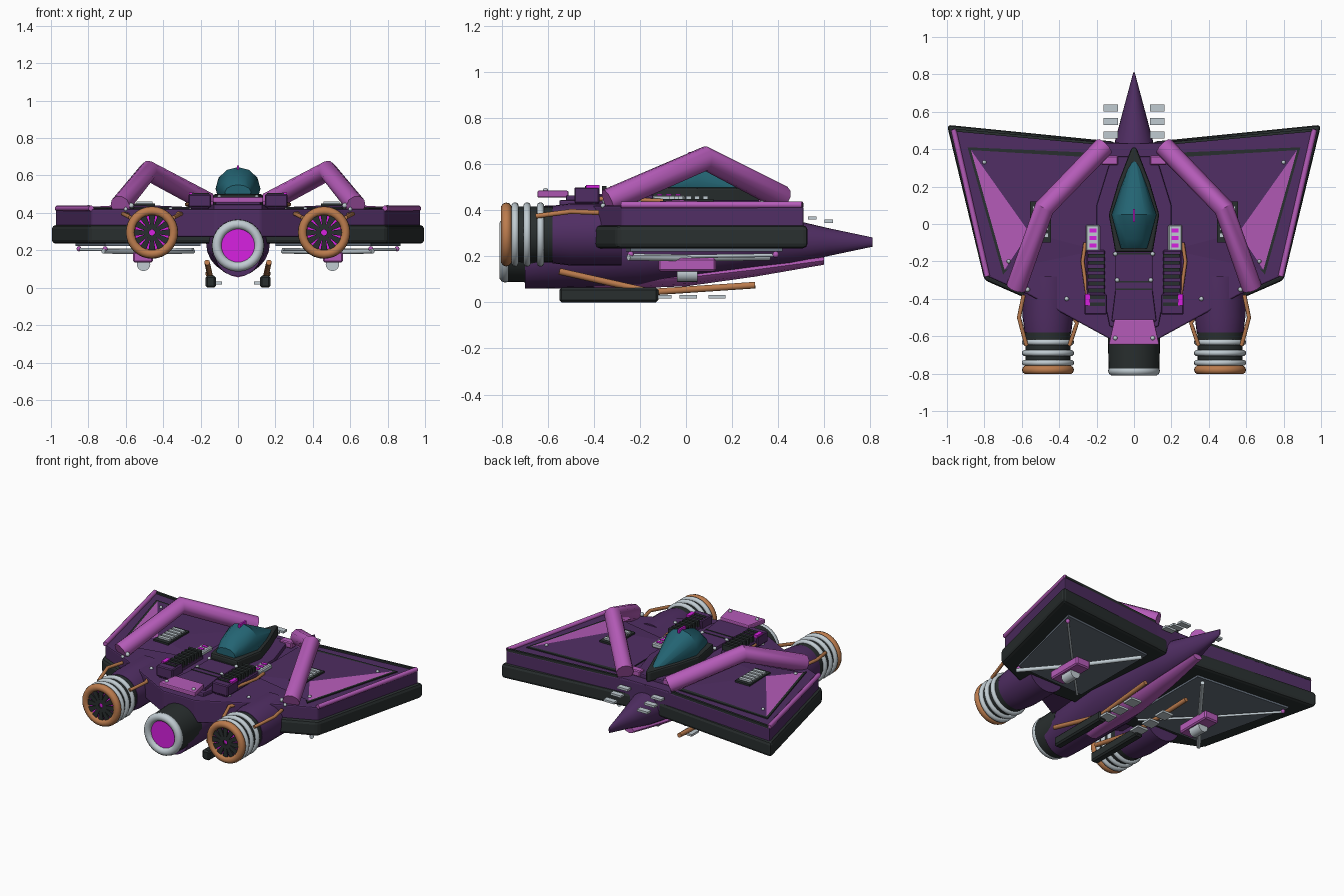
import bpy, bmesh
from math import pi, sin, cos
from mathutils import Matrix

cube = bpy.data.objects.get("Cube")
if cube:
    bpy.data.objects.remove(cube)


def material(name, rgb):
    m = bpy.data.materials.new(name)
    m.use_nodes = True
    m.diffuse_color = (*rgb, 1)
    m.node_tree.nodes["Principled BSDF"].inputs["Base Color"].default_value = (*rgb, 1)
    return m


PURPLE = material("deep purple", (0.08, 0.027, 0.125))
LILAC = material("light purple", (0.46, 0.105, 0.48))
DARK = material("charcoal", (0.022, 0.028, 0.028))
SILVER = material("silver", (0.53, 0.60, 0.64))
SLATE = material("slate", (0.13, 0.16, 0.20))
COPPER = material("copper", (0.50, 0.20, 0.075))
GLOW = material("magenta glow", (0.68, 0.015, 0.75))
TEAL = material("teal glass", (0.017, 0.127, 0.17))


def finish(name, bm, mats, pair=False, smooth=False):
    """Turn a bmesh into one object, or a left and right pair."""
    mats = mats if isinstance(mats, list) else [mats]
    for side in (("left_", "right_") if pair else ("",)):
        if side == "right_":
            bm.transform(Matrix.Scale(-1, 4, (1, 0, 0)))
        bmesh.ops.recalc_face_normals(bm, faces=bm.faces)
        me = bpy.data.meshes.new(side + name)
        bm.to_mesh(me)
        ob = bpy.data.objects.new(side + name, me)
        bpy.context.collection.objects.link(ob)
        for m in mats:
            me.materials.append(m)
        if smooth:
            bpy.ops.object.select_all(action='DESELECT')
            ob.select_set(True)
            bpy.context.view_layer.objects.active = ob
            bpy.ops.object.shade_smooth_by_angle(angle=0.7)
    bm.free()


def add_box(bm, c, s):
    mat = Matrix.Translation(c) @ Matrix.Diagonal((*s, 1))
    return bmesh.ops.create_cube(bm, size=1, matrix=mat)["verts"]


def boxes(name, items, mat, pair=False, bevel=0):
    bm = bmesh.new()
    for c, s in items:
        add_box(bm, c, s)
    if bevel:
        bmesh.ops.bevel(bm, geom=bm.edges[:], offset=bevel, segments=1, affect='EDGES')
    finish(name, bm, mat, pair)


def prism(name, pts, z0, z1, mat, pair=False, bevel=0, symmetric=False):
    """Extrude a top-down outline from z0 to z1."""
    if symmetric:
        pts = pts + [(-x, y) for x, y in reversed(pts)]
    bm = bmesh.new()
    f = bm.faces.new([bm.verts.new((x, y, z0)) for x, y in pts])
    top = bmesh.ops.extrude_face_region(bm, geom=[f])["geom"]
    for v in top:
        if isinstance(v, bmesh.types.BMVert):
            v.co.z = z1
    if bevel:
        bmesh.ops.bevel(bm, geom=bm.edges[:], offset=bevel, segments=2, affect='EDGES', profile=0.5)
    finish(name, bm, mat, pair)


def loft(name, rings, mat, x=0, sides=24, pair=False):
    """Skin elliptical rings (y, z, rx, rz) along y."""
    bm = bmesh.new()
    loops = [[bm.verts.new((x + rx * cos(2 * pi * i / sides), y, z + rz * sin(2 * pi * i / sides)))
              for i in range(sides)] for y, z, rx, rz in rings]
    for a, b in zip(loops, loops[1:]):
        for i in range(sides):
            j = (i + 1) % sides
            bm.faces.new((a[i], a[j], b[j], b[i]))
    bm.faces.new(loops[0])
    bm.faces.new(loops[-1])
    finish(name, bm, mat, pair, True)


def tube(name, pts, r, mat, pair=True):
    cu = bpy.data.curves.new(name, 'CURVE')
    cu.dimensions = '3D'
    cu.bevel_depth, cu.bevel_resolution, cu.use_fill_caps = r, 3, True
    sp = cu.splines.new('POLY')
    sp.points.add(len(pts) - 1)
    for p, q in zip(sp.points, pts):
        p.co = (*q, 1)
    ob = bpy.data.objects.new(name, cu)
    me = bpy.data.meshes.new_from_object(ob)
    bm = bmesh.new()
    bm.from_mesh(me)
    for o, c in ((ob, bpy.data.objects), (cu, bpy.data.curves), (me, bpy.data.meshes)):
        c.remove(o)
    bmesh.ops.remove_doubles(bm, verts=bm.verts, dist=1e-5)
    finish(name, bm, mat, pair, True)


def ring(name, y, z, R, r, mat, x=0, pair=False, n=32, m=10):
    bm = bmesh.new()
    g = [[bm.verts.new((x + (R + r * cos(b)) * cos(a), y + r * sin(b), z + (R + r * cos(b)) * sin(a)))
          for b in [2 * pi * j / m for j in range(m)]] for a in [2 * pi * i / n for i in range(n)]]
    for i in range(n):
        for j in range(m):
            k, l = (i + 1) % n, (j + 1) % m
            bm.faces.new((g[i][j], g[k][j], g[k][l], g[i][l]))
    finish(name, bm, mat, pair, True)


def balls(name, pts, r, mat, pair=True):
    bm = bmesh.new()
    for p in pts:
        bmesh.ops.create_uvsphere(bm, u_segments=10, v_segments=6, radius=r, matrix=Matrix.Translation(p))
    finish(name, bm, mat, pair, True)


# Wings: dark rim, purple skin, edge trim, belly panel
prism("wing_rim", [(0.1, 0.44), (1, 0.53), (0.8, -0.3), (0.57, -0.4), (0.1, -0.38)], 0.235, 0.335, DARK, True, 0.02)
prism("wing_skin", [(0, 0.43), (0.18, 0.44), (0.975, 0.51), (0.785, -0.28), (0.56, -0.38), (0.34, -0.5),
                    (0.12, -0.62)], 0.27, 0.42, PURPLE, False, 0.008, True)
tube("wing_edge_trim", [(0.965, 0.505, 0.424), (0.785, -0.28, 0.424)], 0.015, LILAC)
prism("wing_front_trim", [(0.2, 0.44), (0.965, 0.51), (0.965, 0.495), (0.2, 0.425)], 0.415, 0.432, DARK, True)
prism("belly_panel", [(0.2, 0.36), (0.87, 0.42), (0.71, -0.24), (0.2, -0.26)], 0.222, 0.24, SLATE, True)

# Faceted deck panel on each wing, with a light outer facet
prism("panel_border", [(0.2, 0.38), (0.89, 0.41), (0.7, -0.27), (0.56, -0.12), (0.2, -0.15)], 0.415, 0.427, DARK, True)
bm = bmesh.new()
corners = [bm.verts.new((x, y, 0.428)) for x, y in [(0.2, 0.355), (0.872, 0.395), (0.692, -0.245), (0.2, -0.14)]]
peak = bm.verts.new((0.56, -0.045, 0.445))
for i in range(4):
    f = bm.faces.new((corners[i], corners[(i + 1) % 4], peak))
    f.material_index = 1 if i == 1 else 0
bm.faces.new(corners)
finish("deck_panel", bm, [PURPLE, LILAC], True)
balls("panel_rivets", [(0.8, 0.33, 0.432), (0.67, -0.2, 0.432), (0.6, -0.36, 0.42)], 0.011, SILVER)

# Fuselage, nose and keel
loft("fuselage", [(-0.7, 0.19, 0.125, 0.13), (-0.6, 0.21, 0.14, 0.15), (-0.2, 0.235, 0.17, 0.165),
                  (0.3, 0.262, 0.13, 0.118), (0.45, 0.262, 0.1, 0.1), (0.62, 0.262, 0.055, 0.06),
                  (0.81, 0.262, 0.004, 0.02)], PURPLE)
loft("keel", [(-0.4, 0.085, 0.05, 0.03), (0, 0.108, 0.08, 0.038), (0.3, 0.142, 0.065, 0.03),
              (0.6, 0.182, 0.035, 0.018)], LILAC, sides=8)
prism("spine_deck", [(0.12, 0.36), (0.2, 0.1), (0.2, -0.2), (0.13, -0.55)], 0.40, 0.445, PURPLE, False, 0.008, True)
prism("rear_spine", [(0.1, -0.14), (0.1, -0.36), (0.12, -0.52)], 0.43, 0.465, PURPLE, False, 0.006, True)
boxes("spine_seams", [((0, y, 0.465), (0.2, 0.008, 0.006)) for y in (-0.16, -0.31, -0.35)], DARK)
prism("tail_plate", [(0.105, -0.51), (0.135, -0.645)], 0.455, 0.485, LILAC, False, 0.006, True)
balls("spine_rivets", [(0.09, -0.3, 0.465), (0.1, -0.61, 0.485), (0.1, -0.16, 0.465), (0.2, -0.3, 0.445),
                       (0.25, -0.45, 0.42), (0.36, -0.4, 0.42)], 0.012, SILVER)

# Cockpit
prism("cockpit_cradle", [(0.012, 0.41), (0.085, 0.22), (0.135, 0.05), (0.1, -0.15)], 0.43, 0.50, DARK, False, 0.012, True)
loft("canopy", [(-0.13, 0.51, 0.07, 0.04), (-0.08, 0.52, 0.085, 0.085), (0.05, 0.53, 0.12, 0.115),
                (0.385, 0.46, 0.008, 0.015)], TEAL, sides=12)
boxes("canopy_marker", [((0, 0.045, 0.642), (0.012, 0.07, 0.024))], GLOW)

# Bent arms over the wings
tube("arm", [(0.16, 0.415, 0.455), (0.48, 0.085, 0.625), (0.63, -0.34, 0.44)], 0.054, LILAC)
boxes("arm_foot", [((0.13, 0.34, 0.44), (0.09, 0.05, 0.04))], LILAC, True, 0.006)
balls("arm_bolts", [(0.57, -0.35, 0.44)], 0.014, SILVER)

# Wing vents beside the arms
boxes("vent_base", [((0.5, 0.01, 0.435), (0.11, 0.22, 0.03))], DARK, True)
boxes("vent_slats", [((0.5, -0.06 + 0.036 * i, 0.452), (0.085, 0.022, 0.018)) for i in range(5)], SILVER, True)

# Shoulder consoles with cooling ribs
boxes("console_base", [((0.205, -0.31, 0.445), (0.1, 0.34, 0.05)), ((0.205, -0.43, 0.465), (0.12, 0.11, 0.07))],
      PURPLE, True, 0.006)
boxes("console_ribs", [((0.2, -0.17 - 0.037 * i, 0.485), (0.09, 0.02, 0.04)) for i in range(8)], DARK, True)
boxes("console_box", [((0.22, -0.075, 0.45), (0.075, 0.14, 0.03))], SILVER, True, 0.006)
boxes("console_lights", [((0.22, -0.035 - 0.04 * i, 0.466), (0.038, 0.022, 0.008)) for i in range(3)]
      + [((0.249, -0.405, 0.5), (0.027, 0.06, 0.02))], GLOW, True)

# Wing engines
EX, EZ = 0.46, 0.295
loft("engine_cowl", [(-0.58, EZ, 0.125, 0.125), (-0.5, EZ, 0.135, 0.135), (-0.28, EZ, 0.135, 0.135)], PURPLE, EX, 28, True)
loft("engine_barrel", [(-0.775, EZ, 0.12, 0.12), (-0.57, EZ, 0.122, 0.122)], DARK, EX, 28, True)
for k, y in enumerate((-0.742, -0.69, -0.632)):
    ring(f"engine_band_{k + 1}", y, EZ, 0.124, 0.016, SILVER, EX, True)
ring("engine_lip", -0.78, EZ, 0.115, 0.024, COPPER, EX, True)
loft("engine_glow", [(-0.782, EZ, 0.095, 0.095), (-0.77, EZ, 0.095, 0.095)], GLOW, EX, 28, True)
bm = bmesh.new()
for i in range(12):
    blade = add_box(bm, (0.055, 0, 0), (0.08, 0.014, 0.026))
    for v in blade:
        v.co.z *= 0.35 + v.co.x * 11
    bmesh.ops.rotate(bm, verts=blade, cent=(0, 0, 0), matrix=Matrix.Rotation(i * pi / 6, 3, 'Y'))
bmesh.ops.translate(bm, verts=bm.verts, vec=(EX, -0.785, EZ))
finish("engine_blades", bm, DARK, True)

# Central thruster
loft("thruster", [(-0.785, 0.225, 0.135, 0.135), (-0.58, 0.225, 0.141, 0.141)], DARK, sides=32)
ring("thruster_lip", -0.785, 0.225, 0.113, 0.026, SILVER)
loft("thruster_glow", [(-0.79, 0.225, 0.1, 0.1), (-0.77, 0.225, 0.1, 0.1)], GLOW, sides=32)

# Copper hoses
tube("outer_engine_hose", [(0.59, -0.38, 0.39), (0.615, -0.5, 0.395), (0.575, -0.65, 0.375)], 0.011, COPPER)
tube("inner_engine_hose", [(0.38, -0.4, 0.4), (0.305, -0.53, 0.395), (0.345, -0.65, 0.375)], 0.011, COPPER)
tube("deck_hose", [(0.26, -0.1, 0.44), (0.275, -0.2, 0.445), (0.25, -0.38, 0.45)], 0.01, COPPER)
tube("belly_hose", [(0.165, -0.55, 0.135), (0.145, -0.15, 0.045), (0.16, 0.3, 0.075)], 0.015, COPPER)

# Skids and step tabs
boxes("skid", [((0.145, -0.335, 0.032), (0.055, 0.43, 0.064))], DARK, True, 0.01)
boxes("belly_tabs", [((0.124, y, 0.025), (0.078, 0.075, 0.014)) for y in (-0.1, 0.01, 0.135)], SILVER, True)
boxes("nose_tabs", [((0.124, 0.62 - 0.072 * i, 0.352 + 0.015 * i), (0.078, 0.037, 0.014)) for i in range(4)], SILVER, True)

# Underwing braces and pods
tube("cross_brace", [(0.72, -0.25, 0.195), (0.5, 0.02, 0.19), (0.24, 0.36, 0.195)], 0.013, SILVER)
tube("long_brace", [(0.85, 0.39, 0.205), (0.5, 0.02, 0.2), (0.24, -0.25, 0.205)], 0.008, SILVER)
balls("brace_ends", [(0.85, 0.39, 0.208), (0.71, -0.24, 0.208)], 0.014, LILAC)
boxes("pod", [((0.508, 0.005, 0.163), (0.105, 0.25, 0.058))], LILAC, True, 0.008)
loft("pod_sensor", [(-0.04, 0.125, 0.036, 0.036), (0.05, 0.125, 0.036, 0.036)], SILVER, 0.505, 16, True)
